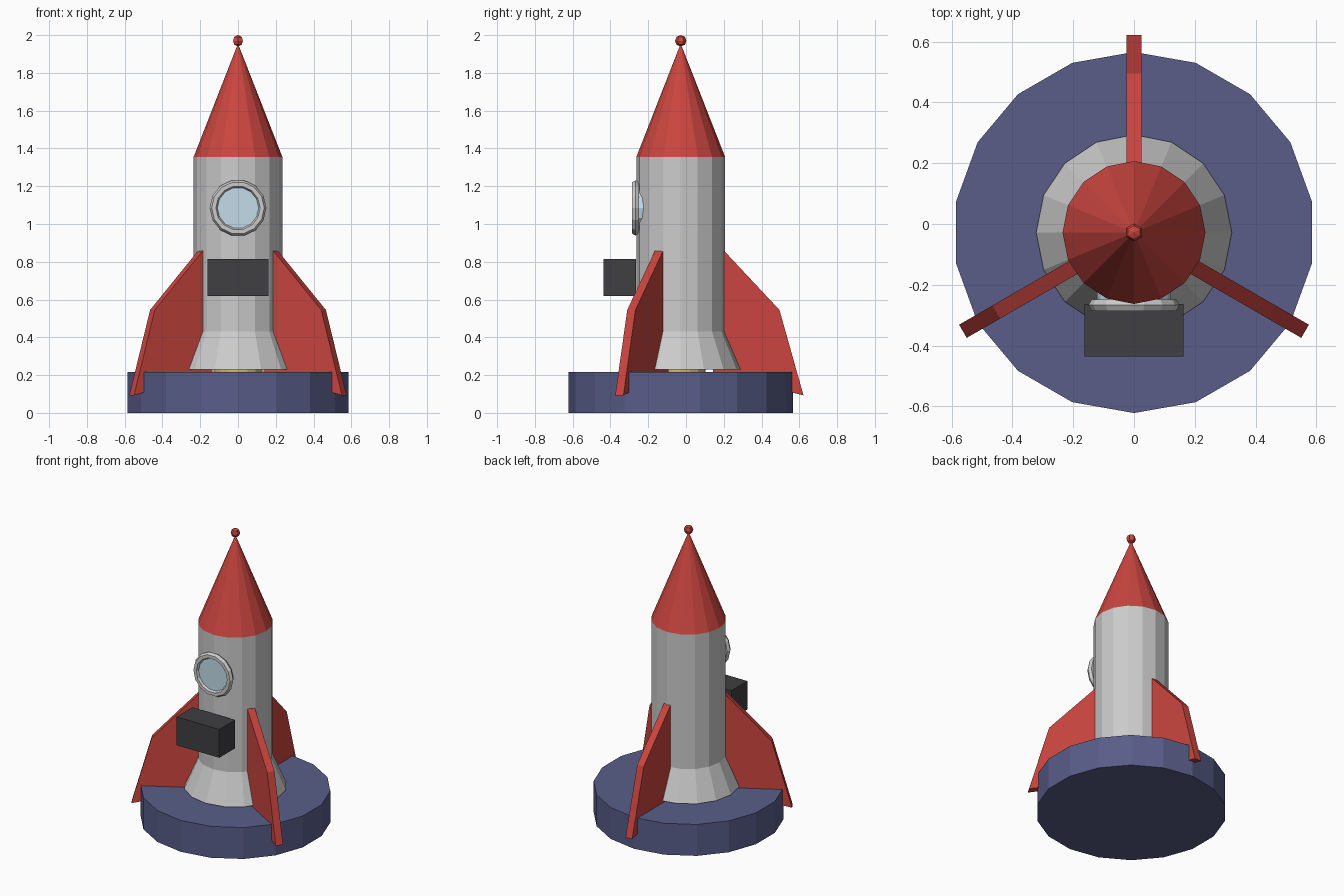
import bpy, bmesh, math
from mathutils import Matrix, Vector

if "Cube" in bpy.data.objects:
    bpy.data.objects.remove(bpy.data.objects["Cube"])

AXIS_Y = -0.028  # rocket axis


def material(name, rgb):
    m = bpy.data.materials.new(name)
    m.diffuse_color = (*rgb, 1)
    m.use_nodes = True
    m.node_tree.nodes["Principled BSDF"].inputs["Base Color"].default_value = m.diffuse_color
    return m


RED = material("red", (0.60, 0.06, 0.05))
BLUE = material("blue", (0.10, 0.11, 0.25))
GLASS = material("pale_blue", (0.55, 0.72, 0.82))
DARK = material("charcoal", (0.05, 0.05, 0.055))
GOLD = material("gold", (0.65, 0.48, 0.10))


def finish(name, bm, mat=None):
    bmesh.ops.recalc_face_normals(bm, faces=bm.faces[:])
    me = bpy.data.meshes.new(name)
    bm.to_mesh(me)
    bm.free()
    ob = bpy.data.objects.new(name, me)
    bpy.context.collection.objects.link(ob)
    if mat:
        me.materials.append(mat)
    return ob


def lathe(name, profile, n, mat=None, matrix=None):
    """Closed turned part from (radius, height) points, first vertex on +y."""
    bm = bmesh.new()
    rings = []
    for r, z in profile:
        if r == 0:
            rings.append([bm.verts.new((0, 0, z))] * n)
        else:
            rings.append([bm.verts.new((r * math.sin(a), r * math.cos(a), z))
                          for a in (2 * math.pi * i / n for i in range(n))])
    for a, b in zip(rings, rings[1:]):
        for i in range(n):
            j = (i + 1) % n
            bm.faces.new(list(dict.fromkeys((a[i], a[j], b[j], b[i]))))
    for ring, (r, z) in ((rings[0], profile[0]), (rings[-1], profile[-1])):
        if r > 0:
            bm.faces.new(ring)
    bm.transform(matrix or Matrix.Translation((0, AXIS_Y, 0)))
    return finish(name, bm, mat)


# Base, nozzle, hull and nose
lathe("base", [(0.594, 0), (0.594, 0.216)], 18, BLUE)
lathe("nozzle", [(0.13, 0.15), (0.13, 0.26)], 16, GOLD)
lathe("hull", [(0.235, 0.43), (0.235, 1.355)], 16)
lathe("skirt", [(0.322, 0.23), (0.235, 0.43)], 16)
lathe("nose_cone", [(0.235, 1.355), (0, 1.955)], 16, RED)
R = 0.03
lathe("nose_ball", [(0, 1.97 - R), (R * 0.75, 1.97 - R * 0.7), (R, 1.97),
                    (R * 0.75, 1.97 + R * 0.7), (0, 1.97 + R)], 6, RED)

# Three fins
FIN = [(0.20, 0.89), (0.523, 0.545), (0.65, 0.093), (0.17, 0.21)]
for k, label in enumerate(("back", "left", "right")):
    bm = bmesh.new()
    face = bm.faces.new([bm.verts.new((-0.025, r, z)) for r, z in FIN])
    ext = bmesh.ops.extrude_face_region(bm, geom=[face], use_keep_orig=True)
    bmesh.ops.translate(bm, vec=Vector((0.05, 0, 0)),
                        verts=[g for g in ext["geom"] if isinstance(g, bmesh.types.BMVert)])
    bm.transform(Matrix.Translation((0, AXIS_Y, 0)) @ Matrix.Rotation(math.radians(120 * k), 4, 'Z'))
    finish(label + "_fin", bm, RED)

# Porthole facing the front
bpy.ops.mesh.primitive_torus_add(major_segments=14, minor_segments=6, major_radius=0.128,
                                 minor_radius=0.022, location=(0, -0.267, 1.085),
                                 rotation=(math.pi / 2, 0, 0))
bpy.context.object.name = "window_ring"
to_front = (Matrix.Translation((0, -0.225, 1.085)) @ Matrix.Rotation(math.pi / 2, 4, 'X')
            @ Matrix.Rotation(math.pi / 2, 4, 'Z'))
lathe("window_glass", [(0.122, 0), (0.122, 0.047)], 14, GLASS, to_front)

# Box on the front of the hull
bm = bmesh.new()
bmesh.ops.create_cube(bm, size=1)
bm.transform(Matrix.Translation((0, -0.35, 0.717)) @ Matrix.Diagonal((0.325, 0.172, 0.195, 1)))
finish("front_box", bm, DARK)
